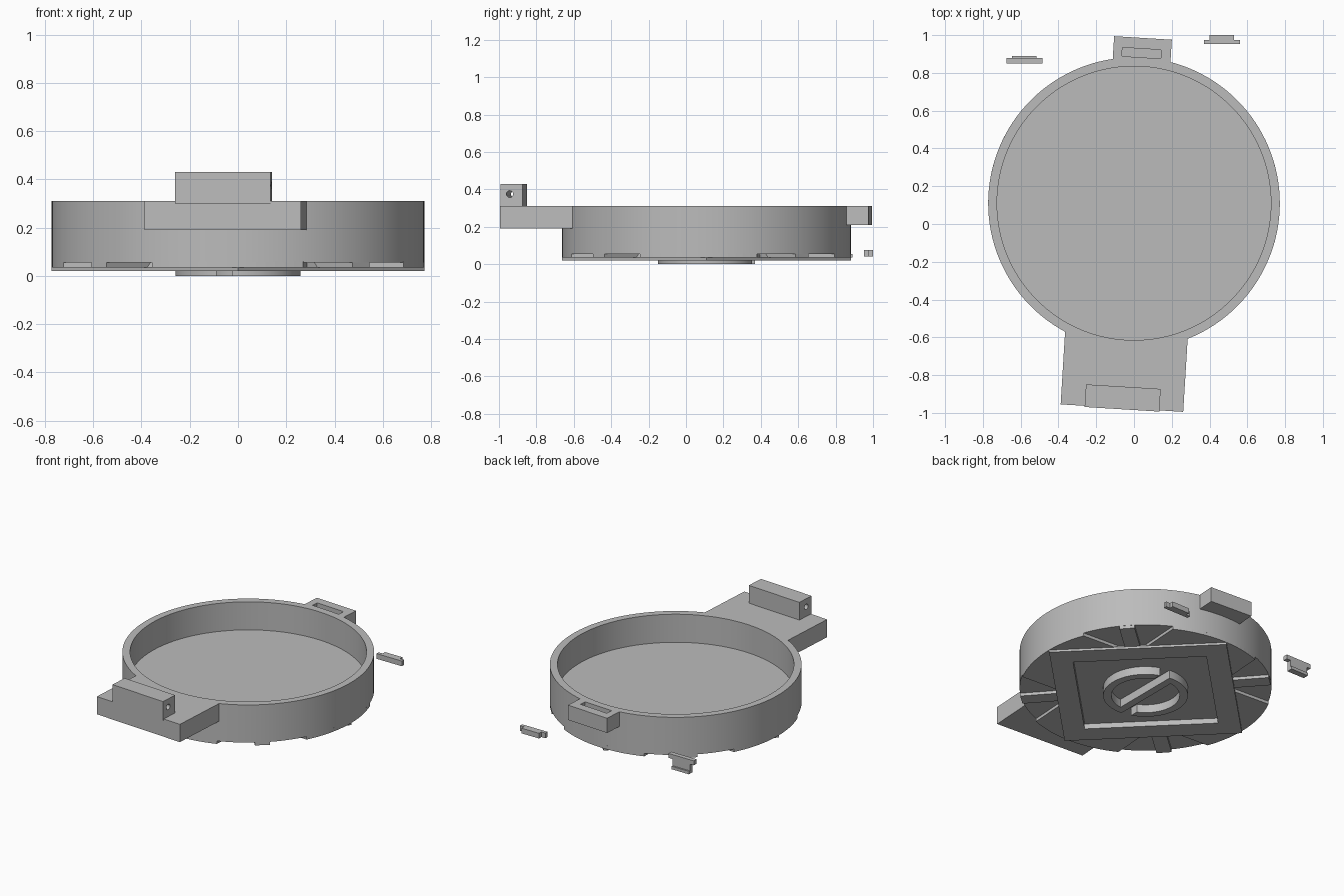
import bpy, bmesh
from math import radians, sin, cos, pi
from mathutils import Matrix, Vector

cube = bpy.data.objects.get("Cube")
if cube:
    bpy.data.objects.remove(cube)

grey = bpy.data.materials.new("plain grey")
grey.use_nodes = True
grey.diffuse_color = (0.5, 0.5, 0.5, 1)
grey.node_tree.nodes["Principled BSDF"].inputs["Base Color"].default_value = (0.5, 0.5, 0.5, 1)

CY = 0.11          # ring centre in y
R = 0.772          # outer radius
TILT = radians(-3.5)


def finish(name, bm, loc=(0, 0, 0), rot=0.0, smooth=False):
    bmesh.ops.recalc_face_normals(bm, faces=bm.faces)
    me = bpy.data.meshes.new(name)
    bm.to_mesh(me)
    bm.free()
    me.materials.append(grey)
    ob = bpy.data.objects.new(name, me)
    bpy.context.collection.objects.link(ob)
    ob.location = loc
    ob.rotation_euler.z = rot
    if smooth:
        bpy.ops.object.select_all(action='DESELECT')
        ob.select_set(True)
        bpy.context.view_layer.objects.active = ob
        bpy.ops.object.shade_smooth_by_angle(angle=radians(30))
    return ob


def lathe(name, profile, steps, loc, closed=False, smooth=True):
    """Spin an (r, z) profile around z."""
    bm = bmesh.new()
    vs = [bm.verts.new((r, 0, z)) for r, z in profile]
    pairs = list(zip(vs, vs[1:] + vs[:1]))
    edges = [bm.edges.new(p) for p in (pairs if closed else pairs[:-1])]
    bmesh.ops.spin(bm, geom=vs + edges, axis=(0, 0, 1), cent=(0, 0, 0),
                   angle=2 * pi, steps=steps)
    bmesh.ops.remove_doubles(bm, verts=bm.verts, dist=1e-4)
    return finish(name, bm, loc, smooth=smooth)


def prism(bm, outline, z0, z1):
    """Extrude a flat outline from z0 to z1."""
    face = bm.faces.new([bm.verts.new((x, y, z0)) for x, y in outline])
    out = bmesh.ops.extrude_face_region(bm, geom=[face])
    top = [v for v in out["geom"] if isinstance(v, bmesh.types.BMVert)]
    bmesh.ops.translate(bm, verts=top, vec=(0, 0, z1 - z0))


def boxes(name, parts, loc=(0, 0, 0), rot=0.0):
    """Boxes given as (x0, x1, y0, y1, z0, z1)."""
    bm = bmesh.new()
    for x0, x1, y0, y1, z0, z1 in parts:
        prism(bm, [(x0, y0), (x1, y0), (x1, y1), (x0, y1)], z0, z1)
    return finish(name, bm, loc, rot)


def cut(ob, cutter):
    cutter.hide_render = True
    cutter.hide_viewport = True
    mod = ob.modifiers.new("cut", 'BOOLEAN')
    mod.operation = 'DIFFERENCE'
    mod.solver = 'EXACT'
    mod.object = cutter


# Round open tray
lathe("tray", [(0, 0.055), (R, 0.055), (R, 0.31), (0.725, 0.31), (0.725, 0.12), (0, 0.12)],
      128, (0, CY, 0))

# Broad cross arms and narrow diagonal ribs under the tray
bm = bmesh.new()
half = 24
arm = [(R * cos(radians(a)), R * sin(radians(a))) for a in range(-half, half + 1, 3)]
arm += [(0.36, 0.314), (0.62, 0), (0.36, -0.314)]
rib = [(0.5, -0.047), (0.77, -0.047), (0.77, 0.047), (0.5, 0.047)]
for k in range(4):
    for outline, offset in ((arm, 0), (rib, pi / 4)):
        turn = Matrix.Rotation(k * pi / 2 + offset, 2)
        prism(bm, [turn @ Vector(p) for p in outline], 0.035, 0.06)
finish("underside_ribs", bm, (0, CY, 0), TILT)

# Square frame, corners on the axes
lathe("square_frame", [(0.58, 0.02), (R, 0.02), (R, 0.035), (0.74, 0.06), (0.58, 0.06)],
      4, (0, CY, 0), closed=True, smooth=False)

# Split ring with a cross bar
ring = lathe("centre_ring", [(0.21, 0), (0.26, 0), (0.26, 0.06), (0.21, 0.06)],
             64, (0, CY, 0), closed=True)
cut(ring, boxes("ring_gap_cutter", [(-0.09, -0.025, -0.3, -0.1, -0.1, 0.1),
                                    (0.025, 0.09, 0.1, 0.3, -0.1, 0.1)], (0, CY, 0)))
boxes("centre_bar", [(-0.025, 0.025, -0.255, 0.255, 0, 0.06)], (0, CY, 0))

# Wide front tab, trimmed to the tray wall
tab = boxes("front_tab", [(-0.325, 0.325, -0.195, 0.24, 0.19, 0.31)], (-0.052, -0.78, 0), TILT)
cut(tab, lathe("tray_cutter", [(0, 0), (0.75, 0), (0.75, 0.6), (0, 0.6)], 128, (0, CY, 0)))

# Hinge block with a pin hole
block = boxes("hinge_block", [(-0.198, 0.198, -0.06, 0.06, 0.30, 0.43)], (-0.06, -0.921, 0), TILT)
bm = bmesh.new()
bmesh.ops.create_cone(bm, cap_ends=True, segments=24, radius1=0.018, radius2=0.018, depth=0.6,
                      matrix=Matrix.Rotation(pi / 2, 4, 'Y'))
cut(block, finish("pin_hole_cutter", bm, (-0.06, -0.93, 0.375), TILT))

# Rear latch tab with a shallow slot
latch = boxes("rear_tab", [(-0.153, 0.153, -0.075, 0.058, 0.21, 0.31)], (0.044, 0.927, 0), TILT)
cut(latch, boxes("slot_cutter", [(-0.103, 0.103, -0.023, 0.023, 0.23, 0.4)],
                 (0.04, 0.905, 0), TILT))

# Loose latch keys
boxes("flat_key", [(0.37, 0.56, 0.952, 0.975, 0.04, 0.075),
                   (0.40, 0.53, 0.975, 1.0, 0.04, 0.075)])
boxes("upright_key", [(-0.675, -0.485, 0.85, 0.88, 0.1, 0.13),
                      (-0.645, -0.515, 0.85, 0.88, 0.055, 0.1),
                      (-0.645, -0.515, 0.85, 0.89, 0.035, 0.055)])
